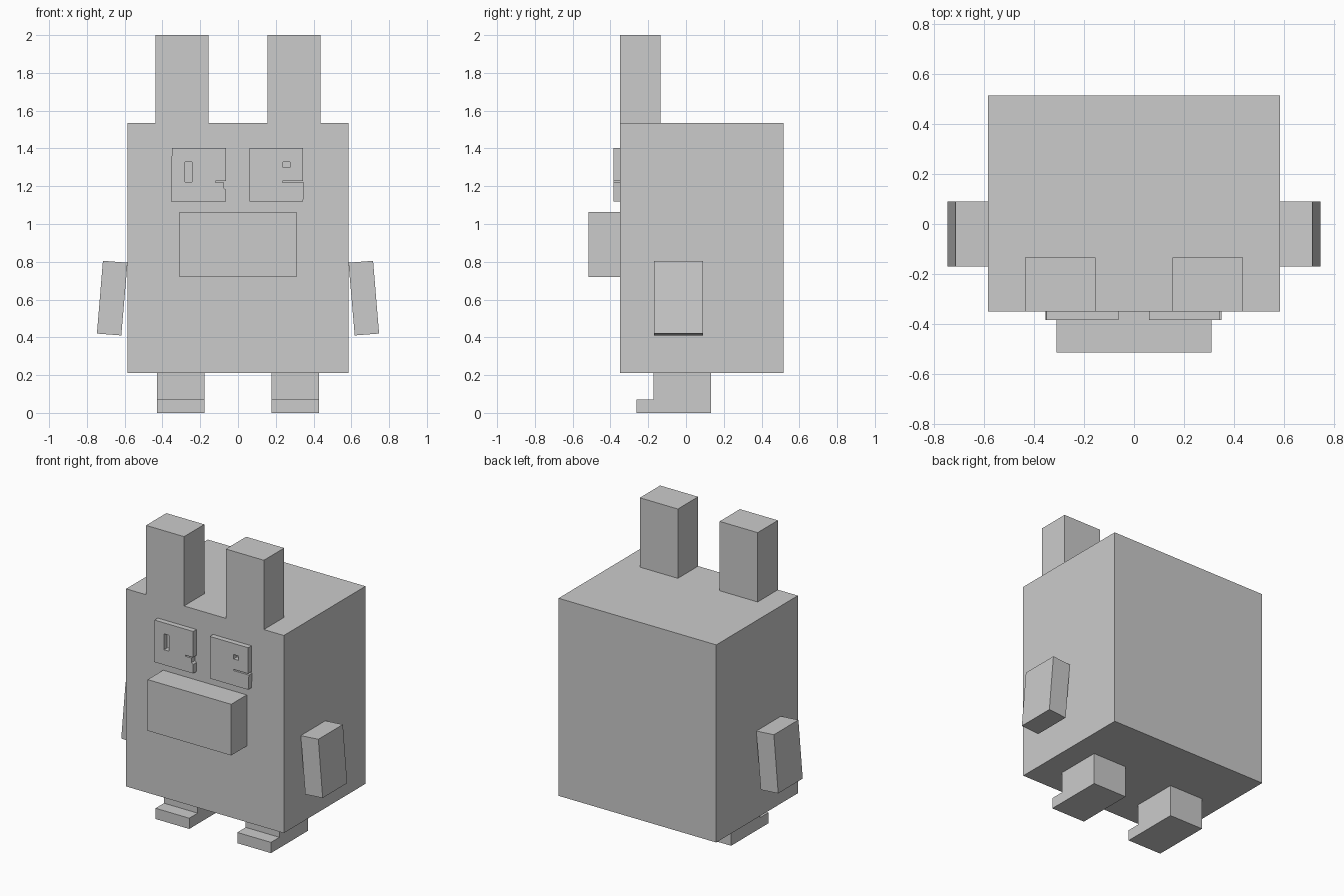
import bpy
import bmesh
from mathutils import Vector

cube = bpy.data.objects.get("Cube")
if cube:
    bpy.data.objects.remove(cube, do_unlink=True)

grey = bpy.data.materials.new("light grey")
grey.use_nodes = True
colour = (0.6, 0.6, 0.6, 1)
grey.diffuse_color = colour
grey.node_tree.nodes["Principled BSDF"].inputs["Base Color"].default_value = colour


def prism(name, outline, axis, low, high):
    """Extrude a flat outline along the x or y axis, from low to high."""
    bm = bmesh.new()
    if axis == "y":
        points = [Vector((u, low, z)) for u, z in outline]
        shift = Vector((0, high - low, 0))
    else:
        points = [Vector((low, u, z)) for u, z in outline]
        shift = Vector((high - low, 0, 0))
    face = bm.faces.new([bm.verts.new(p) for p in points])
    result = bmesh.ops.extrude_face_region(bm, geom=[face], use_keep_orig=True)
    moved = [g for g in result["geom"] if isinstance(g, bmesh.types.BMVert)]
    bmesh.ops.translate(bm, verts=moved, vec=shift)
    bmesh.ops.recalc_face_normals(bm, faces=bm.faces)
    mesh = bpy.data.meshes.new(name)
    bm.to_mesh(mesh)
    bm.free()
    mesh.materials.append(grey)
    obj = bpy.data.objects.new(name, mesh)
    bpy.context.scene.collection.objects.link(obj)
    return obj


def box(name, x, y, z):
    outline = [(x[0], z[0]), (x[1], z[0]), (x[1], z[1]), (x[0], z[1])]
    return prism(name, outline, "y", *y)


def eye(name, outline, hole_x, hole_z):
    """Thin plate with a notched edge and a rectangular pupil cut through."""
    plate = prism(name, outline, "y", -0.385, -0.35)
    cutter = box(name + "_pupil_cutter", hole_x, (-0.45, -0.3), hole_z)
    cutter.hide_render = True
    cutter.hide_viewport = True
    cutter.display_type = "WIRE"
    cut = plate.modifiers.new("pupil", "BOOLEAN")
    cut.operation = "DIFFERENCE"
    cut.solver = "EXACT"
    cut.object = cutter


# Body and snout
front = -0.35
box("body", (-0.585, 0.585), (front, 0.515), (0.21, 1.535))
box("snout", (-0.31, 0.31), (-0.515, front), (0.72, 1.063))

# Paired ears, arms and feet
foot = [(-0.262, 0), (0.133, 0), (0.133, 0.21), (-0.173, 0.21),
        (-0.173, 0.072), (-0.262, 0.072)]
arm = [(0.585, 0.795), (0.715, 0.805), (0.747, 0.42), (0.618, 0.41)]
for side, s in (("left", 1), ("right", -1)):
    box(side + "_ear", sorted((0.155 * s, 0.437 * s)), (front, -0.135), (1.535, 2))
    prism(side + "_arm", [(x * s, z) for x, z in arm], "y", -0.17, 0.09)
    prism(side + "_foot", foot, "x", 0.178 * s, 0.428 * s)

# Eyes, each with its own slit and pupil
eye("right_eye",
    [(-0.355, 1.12), (-0.063, 1.12), (-0.063, 1.18), (-0.075, 1.19),
     (-0.075, 1.22), (-0.12, 1.22), (-0.12, 1.228), (-0.063, 1.228),
     (-0.063, 1.402), (-0.35, 1.402)],
    (-0.28, -0.243), (1.222, 1.328))
eye("left_eye",
    [(0.06, 1.12), (0.345, 1.12), (0.35, 1.22), (0.235, 1.22),
     (0.235, 1.228), (0.345, 1.228), (0.345, 1.402), (0.06, 1.402)],
    (0.237, 0.275), (1.298, 1.328))
